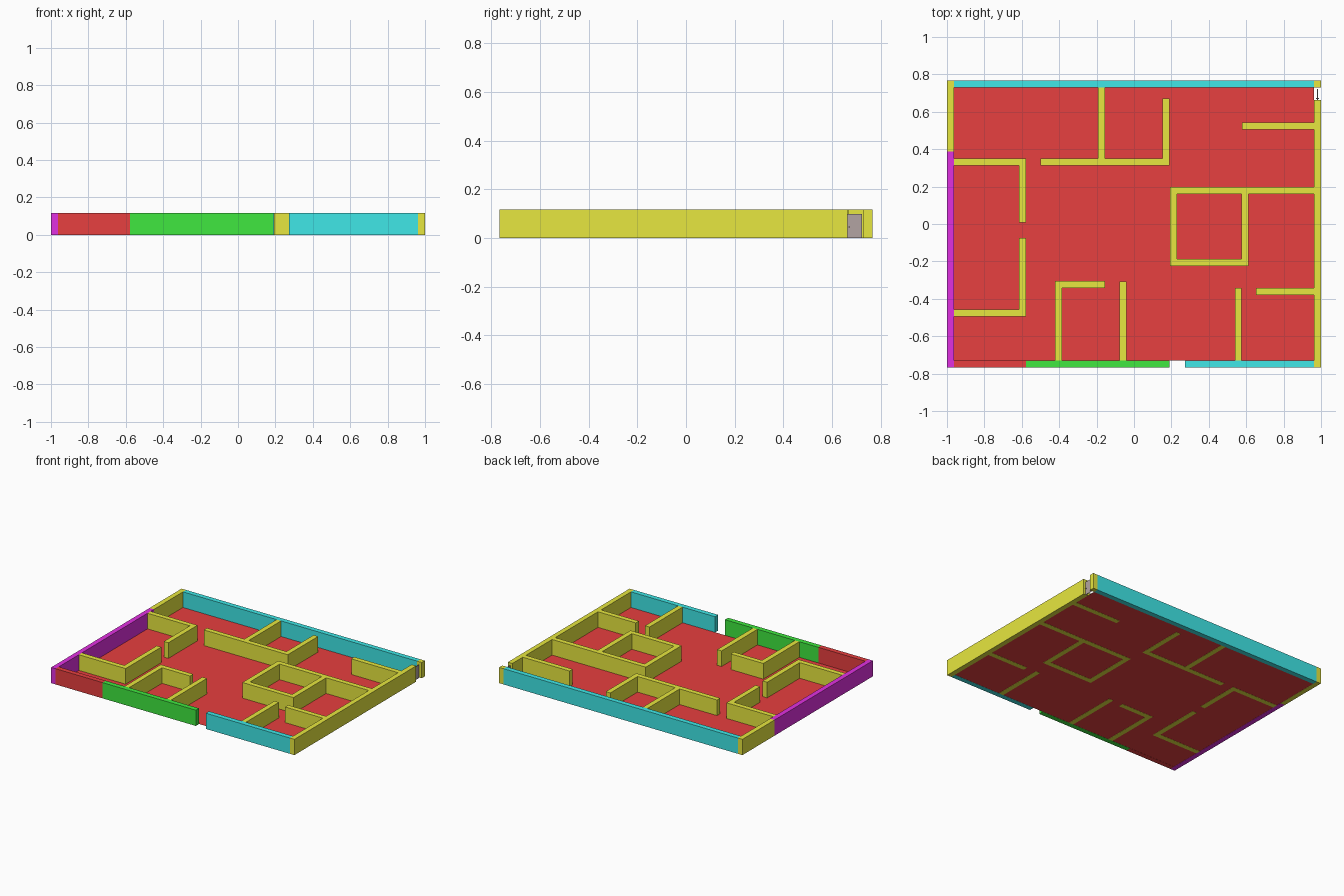
import bpy, bmesh

if "Cube" in bpy.data.objects:
    bpy.data.objects.remove(bpy.data.objects["Cube"])

H = 0.117   # wall height
T = 0.037   # wall thickness


def material(name, rgb):
    m = bpy.data.materials.new(name)
    m.diffuse_color = (*rgb, 1)
    m.use_nodes = True
    m.node_tree.nodes["Principled BSDF"].inputs["Base Color"].default_value = m.diffuse_color
    return m


yellow = material("yellow", (0.8, 0.8, 0.05))
red = material("red", (0.8, 0.05, 0.05))
cyan = material("cyan", (0.05, 0.8, 0.8))
green = material("green", (0.05, 0.8, 0.05))
magenta = material("magenta", (0.75, 0.03, 0.75))
brown = material("door_brown", (0.45, 0.37, 0.36))


def finish(bm, name, mat):
    me = bpy.data.meshes.new(name)
    bm.to_mesh(me)
    bm.free()
    me.materials.append(mat)
    ob = bpy.data.objects.new(name, me)
    bpy.context.collection.objects.link(ob)
    return ob


def box(name, x0, x1, y0, y1, mat=yellow, z0=0.0, z1=H):
    bm = bmesh.new()
    bmesh.ops.create_cube(bm, size=1)
    for v in bm.verts:
        v.co = (x1 if v.co.x > 0 else x0,
                y1 if v.co.y > 0 else y0,
                z1 if v.co.z > 0 else z0)
    return finish(bm, name, mat)


# Floor: thin sheet inside the outer walls
bm = bmesh.new()
bm.faces.new([bm.verts.new((x, y, 0.001)) for x, y in
              ((-0.963, -0.73), (0.963, -0.73), (0.963, 0.73), (-0.963, 0.73))])
finish(bm, "floor", red)

# Outer walls, W = half depth
W, I = 0.766, 1 - T
box("back_wall", -I, I, W - T, W, cyan)
box("back_right_corner", I, 1, W - T, W)
box("right_wall", I, 1, -W, 0.664)
box("left_wall_back", -1, -I, 0.388, W)
box("left_wall_front", -1, -I, -W, 0.388, magenta)
box("front_wall_left", -I, -0.577, -W, -W + T, red)
box("front_wall_middle", -0.577, 0.19, -W, -W + T, green)
box("front_wall_right", 0.272, I, -W, -W + T, cyan)

# Interior partitions along x: (name, x start, x end, y of lower side)
for name, x0, x1, y in (
        ("back_left_room", -I, -0.578, 0.313),
        ("back_middle_room", -0.5, 0.19, 0.313),
        ("back_right_stub", 0.578, I, 0.505),
        ("centre_room_back", 0.193, I, 0.16),
        ("centre_room_front", 0.193, 0.613, -0.224),
        ("front_right_stub", 0.653, I, -0.379),
        ("front_middle_room", -0.422, -0.155, -0.342),
        ("front_left_room", -I, -0.578, -0.494)):
    box(name + "_partition", x0, x1, y, y + T)

# Interior partitions along y: (name, x of left side, y start, y end)
F, B = -W + T, W - T
for name, x, y0, y1 in (
        ("back_left_room", -0.615, 0.008, 0.313),
        ("back_middle_room_left", -0.193, 0.35, B),
        ("back_middle_room_right", 0.153, 0.35, 0.67),
        ("centre_room_left", 0.193, -0.187, 0.16),
        ("centre_room_right", 0.576, -0.187, 0.16),
        ("front_right_room", 0.539, F, -0.342),
        ("front_centre", -0.077, F, -0.308),
        ("front_middle_room", -0.422, F, -0.342),
        ("front_left_room", -0.615, -0.457, -0.075)):
    box(name + "_side", x, x + T, y0, y1)

# Small door in the right wall opening, with a knob on each face
box("door", 0.979, 0.983, 0.664, 0.723, brown, 0.0, 0.098)
for side in (-1, 1):
    c = 0.981 + side * 0.005
    box("door_knob", c - 0.004, c + 0.004, 0.668, 0.673, brown, 0.043, 0.048)
